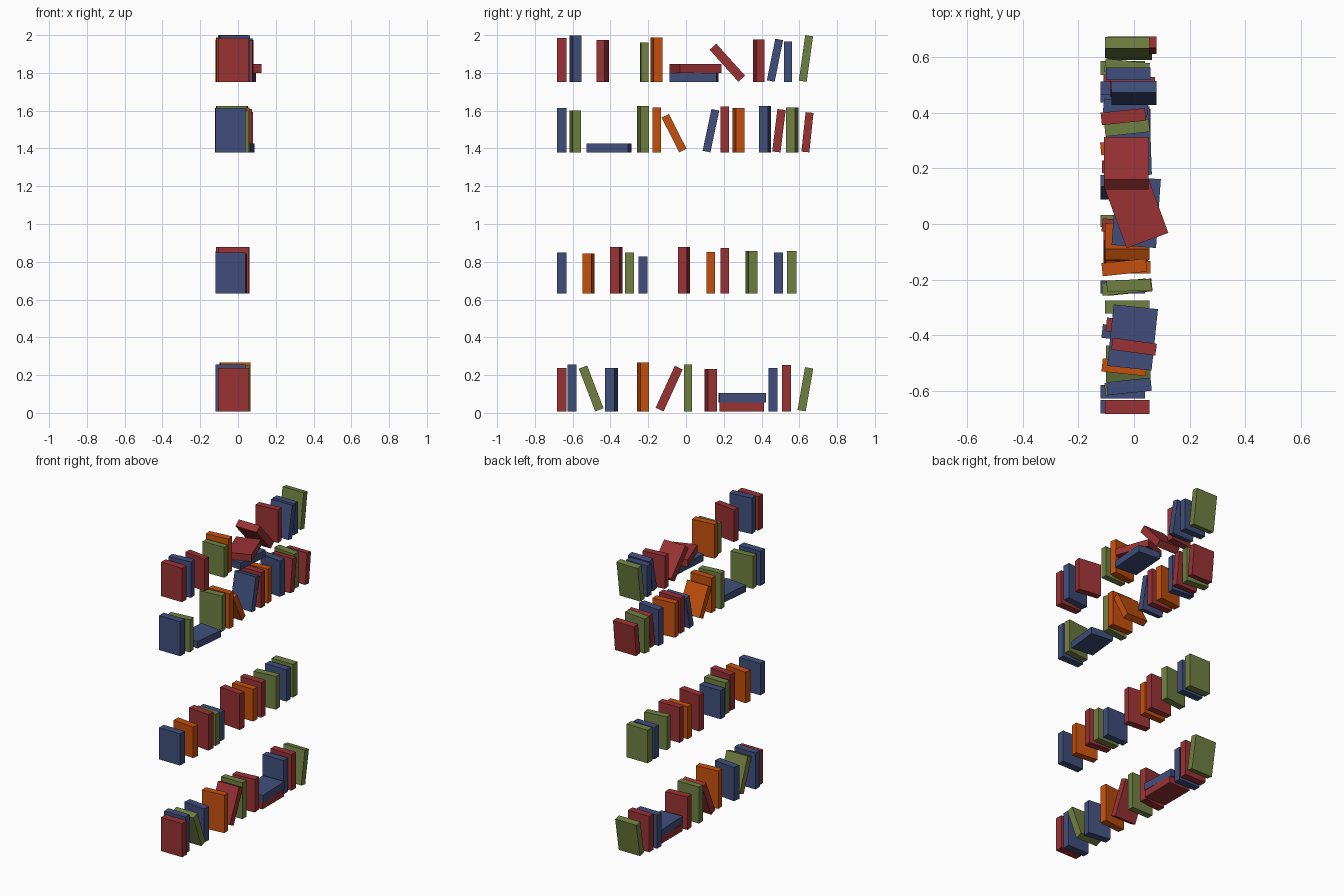
import bpy, bmesh, math
from mathutils import Matrix, Vector

DEPTH = 0.16


def material(name, rgb):
    m = bpy.data.materials.new(name)
    m.diffuse_color = (*rgb, 1)
    return m


MATS = {
    "red": material("brick red", (0.32, 0.032, 0.034)),
    "blue": material("slate blue", (0.051, 0.076, 0.195)),
    "green": material("olive green", (0.162, 0.216, 0.054)),
    "orange": material("burnt orange", (0.56, 0.080, 0.004)),
}


def book(name, colour, x, y, base, size, yaw=0, tilt=0):
    """Box resting on height base; yaw turns about z, tilt leans towards +y."""
    rot = Matrix.Rotation(math.radians(-tilt), 4, 'X') @ Matrix.Rotation(math.radians(yaw), 4, 'Z')
    bm = bmesh.new()
    bmesh.ops.create_cube(bm, size=1)
    bmesh.ops.scale(bm, vec=Vector(size), verts=bm.verts)
    bmesh.ops.transform(bm, matrix=rot, verts=bm.verts)
    low = min(v.co.z for v in bm.verts)
    me = bpy.data.meshes.new(name)
    bm.to_mesh(me)
    bm.free()
    me.materials.append(MATS[colour])
    ob = bpy.data.objects.new(name, me)
    ob.location = (x, y, base - low)
    bpy.context.collection.objects.link(ob)


def row(label, base, books):
    """Standing books: colour, x, y, thickness, height, yaw, tilt."""
    for i, (c, x, y, t, h, yaw, tilt) in enumerate(books):
        book(f"{label}_{c}_book_{i + 1}", c, x, y, base, (DEPTH, t, h), yaw, tilt)


# Bottom row
row("bottom", 0.008, [
    ("red", -0.025, -0.657, 0.050, 0.230, 0, 0),
    ("blue", -0.040, -0.603, 0.048, 0.249, 0, 0),
    ("green", -0.020, -0.502, 0.047, 0.242, 0, -21),
    ("blue", -0.035, -0.394, 0.049, 0.230, -7, 0),
    ("orange", -0.015, -0.227, 0.046, 0.259, 6, 0),
    ("red", -0.030, -0.089, 0.046, 0.244, 0, 24.5),
    ("green", -0.040, 0.011, 0.043, 0.249, 0, 0),
    ("red", -0.035, 0.132, 0.050, 0.225, 6, 0),
    ("blue", -0.040, 0.460, 0.048, 0.230, 0, 0),
    ("red", -0.030, 0.531, 0.048, 0.246, 0, 0),
    ("green", -0.015, 0.632, 0.044, 0.230, 0, 10),
])
book("bottom_flat_red_book", "red", -0.02, 0.296, 0.008, (DEPTH, 0.236, 0.047))
book("bottom_flat_blue_book", "blue", -0.02, 0.297, 0.055, (DEPTH, 0.245, 0.050), 2)

# Second row
row("second", 0.631, [
    ("blue", -0.040, -0.657, 0.050, 0.217, 0, 0),
    ("orange", -0.035, -0.515, 0.047, 0.212, -6, 0),
    ("red", -0.020, -0.369, 0.049, 0.246, -6, 0),
    ("green", -0.025, -0.299, 0.047, 0.217, 0, 0),
    ("blue", -0.040, -0.227, 0.047, 0.196, 0, 0),
    ("red", -0.035, -0.011, 0.047, 0.246, -6, 0),
    ("orange", -0.040, 0.130, 0.045, 0.220, 0, 0),
    ("red", -0.030, 0.204, 0.045, 0.241, 0, 0),
    ("green", -0.025, 0.346, 0.046, 0.227, 6, 0),
    ("blue", -0.040, 0.489, 0.048, 0.217, 0, 0),
    ("green", -0.040, 0.561, 0.050, 0.227, 0, 0),
])

# Third row
row("third", 1.379, [
    ("blue", -0.040, -0.657, 0.050, 0.236, 0, 0),
    ("green", -0.025, -0.586, 0.045, 0.222, 6, 0),
    ("green", -0.035, -0.227, 0.046, 0.246, 6, 0),
    ("orange", -0.020, -0.155, 0.045, 0.238, 0, 0),
    ("orange", -0.025, -0.063, 0.043, 0.206, 0, -27),
    ("blue", -0.040, 0.132, 0.042, 0.226, 0, 12),
    ("red", -0.035, 0.205, 0.045, 0.243, 0, 0),
    ("orange", -0.040, 0.278, 0.046, 0.235, 6, 0),
    ("blue", -0.030, 0.418, 0.049, 0.246, -6, 0),
    ("red", -0.005, 0.492, 0.044, 0.226, 0, 7),
    ("green", -0.025, 0.562, 0.049, 0.238, -6, 0),
    ("red", 0.000, 0.643, 0.042, 0.210, 0, 6),
])
book("third_flat_blue_book", "blue", -0.005, -0.408, 1.379, (DEPTH, 0.222, 0.047), -6)

# Top row
row("top", 1.753, [
    ("red", -0.025, -0.658, 0.050, 0.232, 0, 0),
    ("blue", -0.018, -0.584, 0.047, 0.246, 6, 0),
    ("red", 0.000, -0.441, 0.043, 0.220, -8, 0),
    ("green", -0.018, -0.221, 0.041, 0.208, 2, 0),
    ("orange", -0.035, -0.156, 0.047, 0.234, 6, 0),
    ("red", -0.027, 0.219, 0.048, 0.228, 0, -42),
    ("red", -0.038, 0.386, 0.045, 0.225, 6, 0),
    ("blue", 0.000, 0.471, 0.042, 0.224, 0, 11.5),
    ("blue", -0.020, 0.540, 0.044, 0.214, 0, 0),
    ("green", -0.025, 0.635, 0.042, 0.243, 0, 8),
])
book("top_flat_blue_book", "blue", 0.008, 0.043, 1.753, (DEPTH, 0.248, 0.047), -4)
book("top_flat_red_book", "red", 0.008, 0.051, 1.800, (DEPTH, 0.235, 0.047), 20)
